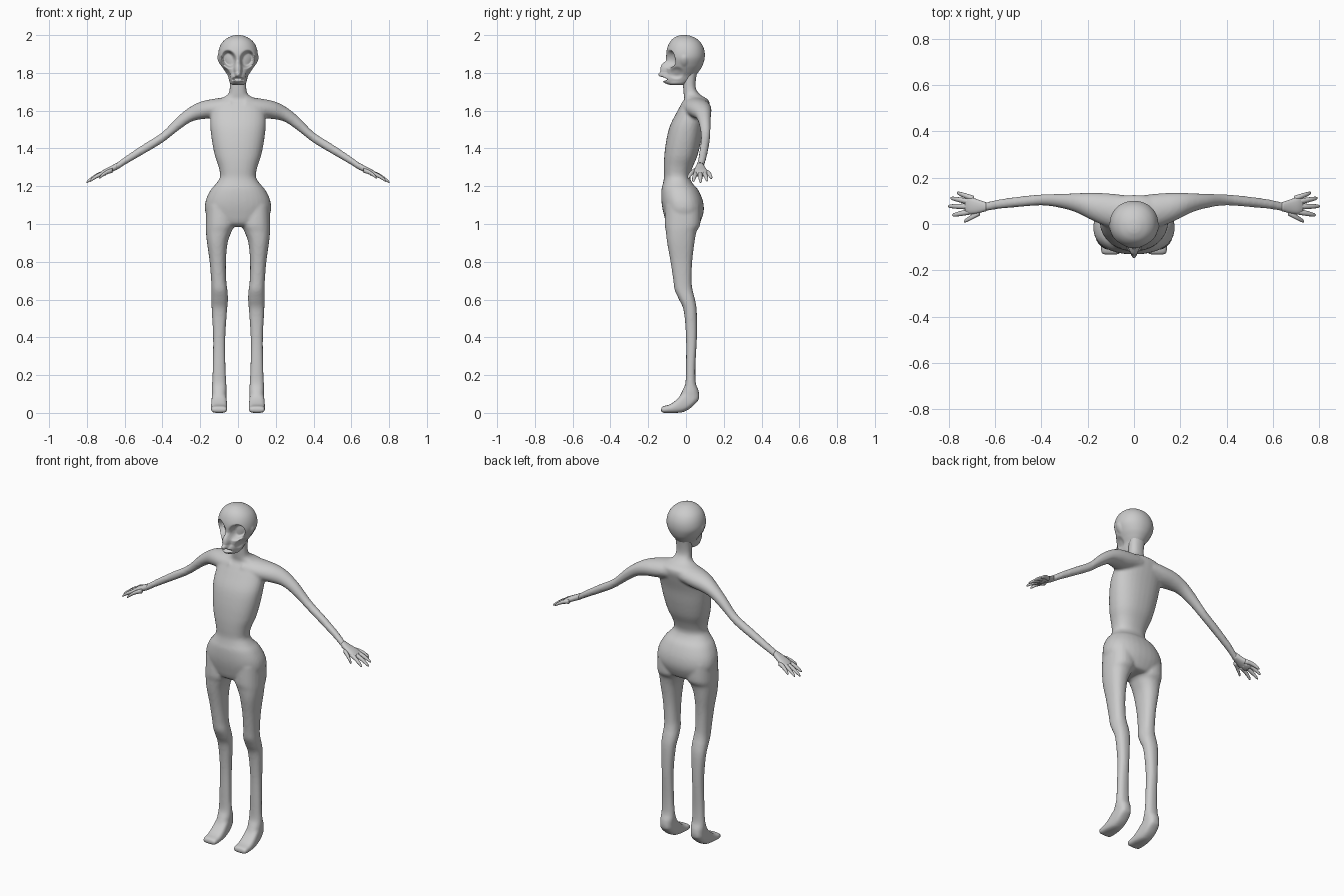
import bpy, bmesh, math
from mathutils import Vector

skin = bpy.data.materials.new("pale_grey")
skin.diffuse_color = (0.6, 0.6, 0.6, 1)


def spline(rows, steps):
    """Catmull-Rom interpolation between section rows."""
    out = []
    for i in range(len(rows) - 1):
        p0, p1 = rows[max(i - 1, 0)], rows[i]
        p2, p3 = rows[i + 1], rows[min(i + 2, len(rows) - 1)]
        for s in range(steps):
            t = s / steps
            out.append([b + 0.5 * t * (c - a + t * (2 * a - 5 * b + 4 * c - d + t * (3 * (b - c) + d - a)))
                        for a, b, c, d in zip(p0, p1, p2, p3)])
    return out + [list(rows[-1])]


def loft(bm, rows, axis, power=2.0, sides=24, steps=4, mirror=False):
    """Skin rounded sections; row = (position, low u, high u, low v, high v)."""
    for sign in ((1, -1) if mirror else (1,)):
        rings = []
        for p, u0, u1, v0, v1 in spline(rows, steps):
            ring = []
            for k in range(sides):
                a = 2 * math.pi * k / sides
                c, s = math.cos(a), math.sin(a)
                u = (u0 + u1) / 2 + (u1 - u0) / 2 * math.copysign(abs(c) ** (2 / power), c)
                v = (v0 + v1) / 2 + (v1 - v0) / 2 * math.copysign(abs(s) ** (2 / power), s)
                co = {"x": (p, u, v), "y": (u, p, v), "z": (u, v, p)}[axis]
                ring.append(bm.verts.new((co[0] * sign, co[1], co[2])))
            rings.append(ring)
        for a, b in zip(rings, rings[1:]):
            for k in range(sides):
                n = (k + 1) % sides
                bm.faces.new((a[k], a[n], b[n], b[k]))
        bm.faces.new(rings[0])
        bm.faces.new(rings[-1])


def finish(name, bm):
    bmesh.ops.recalc_face_normals(bm, faces=bm.faces)
    for f in bm.faces:
        f.smooth = True
    me = bpy.data.meshes.new(name)
    bm.to_mesh(me)
    bm.free()
    me.materials.append(skin)
    ob = bpy.data.objects.new(name, me)
    bpy.context.collection.objects.link(ob)
    return ob


# Body: torso, neck, arms, legs and feet fused into one skin
body = bmesh.new()
torso = [(0.985, .06, -.06, .05), (1.0, .13, -.10, .07), (1.06, .172, -.12, .093), (1.12, .172, -.13, .09),
         (1.18, .145, -.13, .065), (1.215, .115, -.122, .035), (1.25, .095, -.116, .022), (1.3, .102, -.117, .035),
         (1.36, .122, -.115, .06), (1.44, .138, -.105, .08), (1.52, .147, -.085, .095), (1.59, .145, -.05, .115),
         (1.635, .135, -.025, .125), (1.66, .10, -.01, .115), (1.685, .055, -.012, .075),
         (1.72, .044, -.015, .052), (1.78, .045, -.018, .055), (1.85, .055, -.02, .07)]
loft(body, [(z, -w, w, f, b) for z, w, f, b in torso], "z", 2.3, 32)
loft(body, [(.04, -.03, .125, 1.57, 1.675), (.12, -.01, .133, 1.56, 1.664), (.19, .02, .135, 1.555, 1.65),
            (.25, .05, .133, 1.54, 1.622), (.32, .07, .13, 1.492, 1.568), (.40, .08, .128, 1.43, 1.487),
            (.50, .073, .118, 1.37, 1.422), (.59, .064, .105, 1.318, 1.362), (.64, .055, .094, 1.287, 1.326),
            (.67, .05, .10, 1.274, 1.308)], "x", 2, mirror=True)
loft(body, [(1.1, .02, .168, -.11, .075), (1.0, .018, .171, -.113, .076), (.96, .034, .17, -.107, .056),
            (.9, .055, .164, -.10, .045), (.8, .064, .15, -.082, .033), (.7, .062, .142, -.067, .03),
            (.65, .056, .14, -.06, .035), (.6, .053, .141, -.037, .048), (.54, .058, .139, -.012, .057),
            (.4, .067, .132, 0, .058), (.25, .066, .134, 0, .05), (.16, .062, .137, -.003, .052),
            (.12, .06, .139, -.018, .066), (.085, .062, .138, -.035, .07), (.06, .068, .132, -.04, .05)],
     "z", 2.3, mirror=True)
loft(body, [(.068, .08, .12, .07, .10), (.05, .066, .134, .05, .12), (.02, .061, .139, .022, .12),
            (-.015, .059, .141, .004, .105), (-.05, .057, .143, 0, .07), (-.085, .056, .144, 0, .045),
            (-.12, .057, .143, 0, .036), (-.132, .066, .134, .006, .028)], "y", 3, mirror=True)
ob = finish("body", body)
rm = ob.modifiers.new("fuse", "REMESH")
rm.mode, rm.voxel_size, rm.use_smooth_shade = "VOXEL", 0.008, True
sm = ob.modifiers.new("soften", "SMOOTH")
sm.factor, sm.iterations = 0.5, 4

# Hands: a flat palm with a thumb and four fingers on each side
hands = bmesh.new()
loft(hands, [(.64, .055, .094, 1.288, 1.325), (.675, .046, .106, 1.272, 1.306), (.71, .042, .118, 1.256, 1.288),
             (.73, .05, .112, 1.25, 1.274)], "x", 2.4, 16, mirror=True)
fingers = [(.665, .05, 1.283, .735, .010, 1.243), (.70, .055, 1.27, .785, .038, 1.226),
           (.70, .075, 1.272, .803, .077, 1.22), (.70, .094, 1.272, .793, .112, 1.228),
           (.69, .108, 1.275, .765, .135, 1.242)]
for x0, y0, z0, x1, y1, z1 in fingers:
    rows = []
    for t, r in ((0, .013), (.35, .012), (.7, .010), (.93, .007), (1, .002)):
        y, z = y0 + (y1 - y0) * t, z0 + (z1 - z0) * t + .008 * math.sin(math.pi * t)
        rows.append((x0 + (x1 - x0) * t, y - r, y + r, z - r, z + r))
    loft(hands, rows, "x", 2, 10, 2, mirror=True)
finish("hands", hands)

# Head: egg-shaped skull narrowing to the jaw
head = bmesh.new()
skull = [(2.0, .012, -.025, .0), (1.995, .034, -.045, .026), (1.98, .064, -.071, .057), (1.955, .088, -.09, .082),
         (1.92, .102, -.102, .097), (1.88, .104, -.105, .099), (1.84, .088, -.104, .088), (1.81, .070, -.106, .07),
         (1.785, .055, -.107, .05), (1.76, .047, -.106, .03), (1.743, .04, -.10, .005), (1.735, .022, -.08, -.015)]
loft(head, [(z, -w, w, f, b) for z, w, f, b in skull], "z", 2.1, 96, 7)


def bump(x, z, cx, cz, rx, rz, tilt=0):
    """Smooth round falloff around a point of the face."""
    dx, dz = x - cx, z - cz
    dx, dz = dx * math.cos(tilt) + dz * math.sin(tilt), dz * math.cos(tilt) - dx * math.sin(tilt)
    d = (dx / rx) ** 2 + (dz / rz) ** 2
    return (1 - d) ** 2 * (1 + 2 * d) if d < 1 else 0


for v in head.verts:
    x, y, z = v.co
    if y < 0:
        # Eye sockets, nose, lips and the mouth opening
        socket = bump(abs(x), z, .048, 1.872, .04, .052, -.35)
        v.co.y += .045 * min(1, 1.5 * socket)
        v.co.y -= .03 * bump(x, z, 0, 1.818, .026, .05)
        v.co.y -= .020 * bump(x, z, 0, 1.772, .05, .036)
        v.co.y += .026 * bump(x, z, 0, 1.768 - 3 * x * x, .038, .013)
    # Small ears and hollow cheeks
    side = math.copysign(1, x)
    v.co.x += side * .006 * bump(y, z, -.01, 1.865, .022, .035) * (abs(x) > .05)
    v.co.x -= side * .010 * bump(y, z, -.05, 1.80, .04, .035) * (abs(x) > .03)
finish("head", head)
